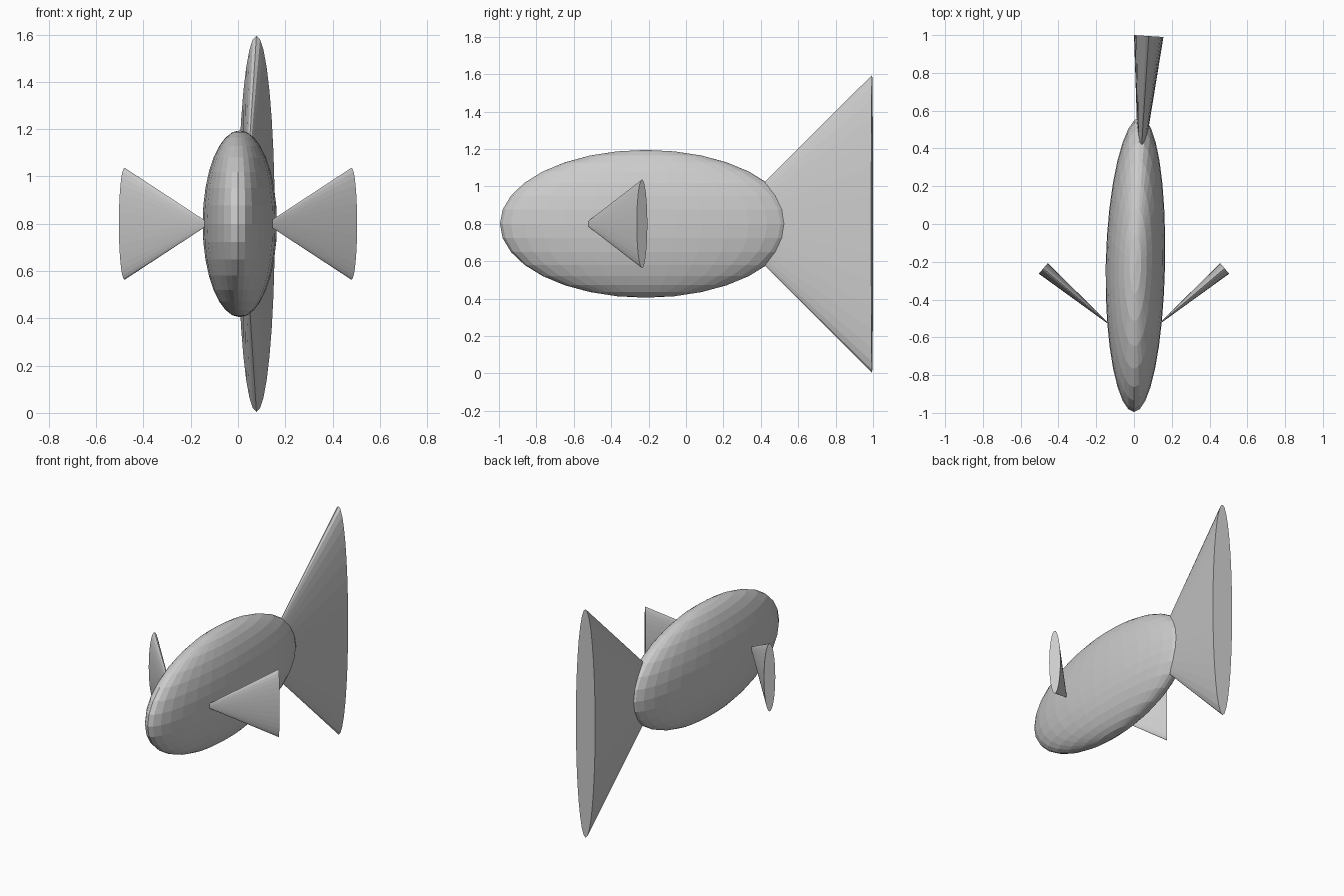
import bpy
import bmesh
from math import radians
from mathutils import Matrix, Vector

cube = bpy.data.objects.get("Cube")
if cube:
    bpy.data.objects.remove(cube, do_unlink=True)

grey = bpy.data.materials.new("plain grey")
grey.use_nodes = True
colour = (0.6, 0.6, 0.6, 1)
grey.diffuse_color = colour
grey.node_tree.nodes["Principled BSDF"].inputs["Base Color"].default_value = colour

MID = 0.8  # height of the swimming axis


def finish(bm, name):
    mesh = bpy.data.meshes.new(name)
    bm.to_mesh(mesh)
    bm.free()
    mesh.materials.append(grey)
    obj = bpy.data.objects.new(name, mesh)
    bpy.context.collection.objects.link(obj)
    return obj


def flat_cone(name, base, direction, radius, depth, thickness):
    """Cone squashed sideways: base centred at base, tip pointing back along direction."""
    bm = bmesh.new()
    bmesh.ops.create_cone(bm, cap_ends=True, segments=32, radius1=radius,
                          radius2=0, depth=depth)
    axis = Vector(direction).normalized()
    up = Vector((0, 0, 1))
    side = up.cross(-axis)
    # Local x = thin side, y = height, z = towards the tip
    turn = Matrix((side, up, -axis)).transposed().to_4x4()
    centre = Vector(base) - axis * depth / 2
    squash = Matrix.Diagonal((thickness / radius, 1, 1, 1))
    bmesh.ops.transform(bm, matrix=Matrix.Translation(centre) @ turn @ squash,
                        verts=bm.verts)
    bmesh.ops.recalc_face_normals(bm, faces=bm.faces)
    return finish(bm, name)


# Body: long ellipsoid whose rear curves gently to its left
bm = bmesh.new()
bmesh.ops.create_uvsphere(bm, u_segments=32, v_segments=16, radius=1)
for v in bm.verts:
    x, y, z = v.co
    y = y * 0.78 - 0.215
    v.co = (x * 0.157 + 0.0125 * (y + 1) ** 2.2, y, z * 0.395 + MID)
finish(bm, "body")

# Tail fin, swung slightly to the left
swing = radians(3.7)
tail_dir = Matrix.Rotation(-swing, 3, 'Z') @ Vector((0, 1, 0))
flat_cone("tail_fin", (0.078, 0.995, MID), tail_dir, 0.796, 0.8, 0.078)

# Side fins, swept back
for name, s in (("left_fin", 1), ("right_fin", -1)):
    flat_cone(name, (s * 0.48, -0.235, MID), (s * 0.762, 0.647, 0),
              0.237, 0.474, 0.037)
